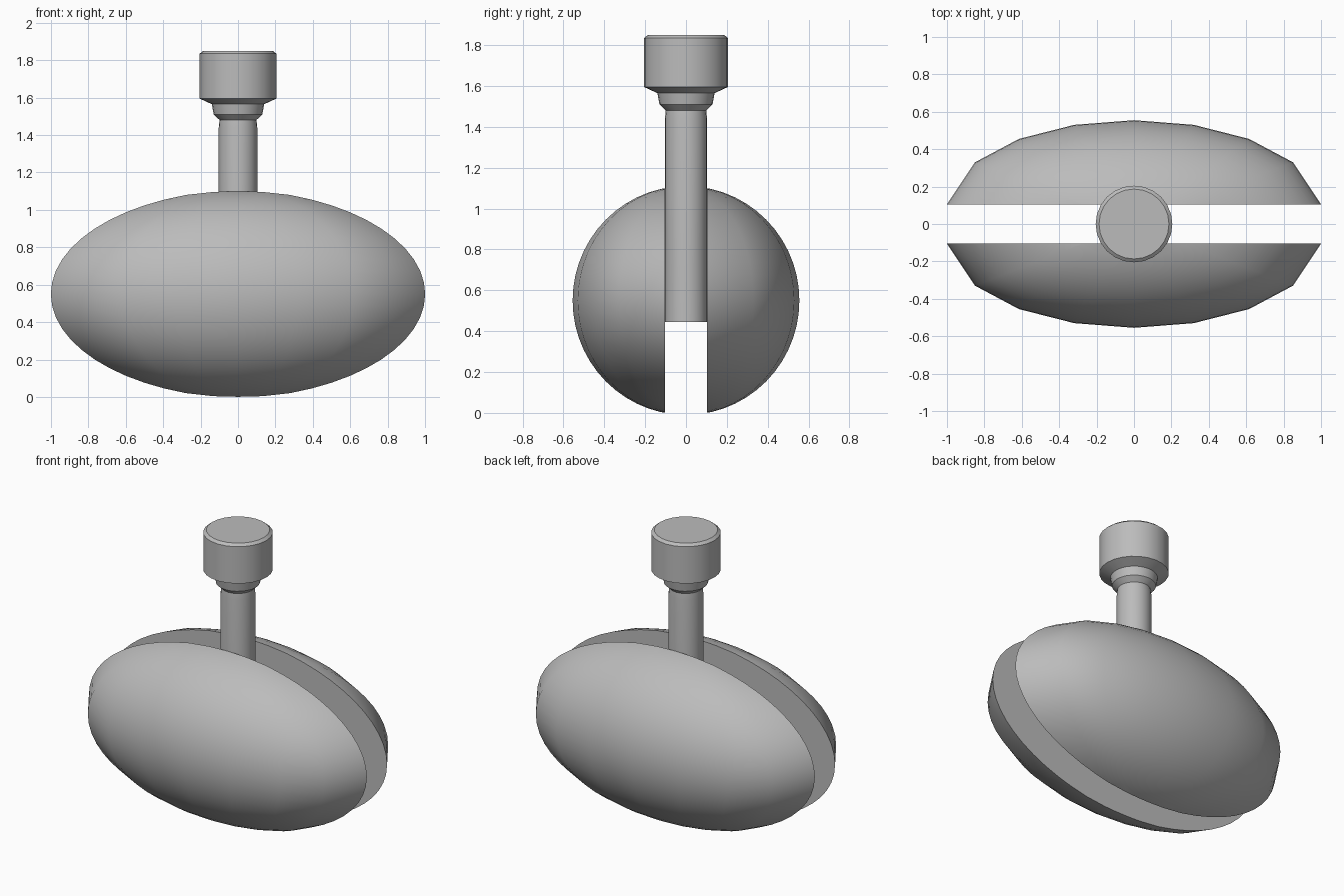
import bpy, bmesh
from math import sin, cos, pi, radians

cube = bpy.data.objects.get("Cube")
if cube:
    bpy.data.objects.remove(cube, do_unlink=True)

grey = bpy.data.materials.new("plain grey")
grey.use_nodes = True
grey.diffuse_color = (0.5, 0.5, 0.5, 1)
grey.node_tree.nodes["Principled BSDF"].inputs["Base Color"].default_value = (0.5, 0.5, 0.5, 1)


def finish(name, bm):
    bmesh.ops.remove_doubles(bm, verts=bm.verts[:], dist=0.0001)
    bmesh.ops.recalc_face_normals(bm, faces=bm.faces[:])
    mesh = bpy.data.meshes.new(name)
    bm.to_mesh(mesh)
    bm.free()
    mesh.materials.append(grey)
    obj = bpy.data.objects.new(name, mesh)
    bpy.context.collection.objects.link(obj)
    bpy.ops.object.select_all(action="DESELECT")
    obj.select_set(True)
    bpy.context.view_layer.objects.active = obj
    bpy.ops.object.shade_smooth_by_angle(angle=radians(33))
    return obj


def loft(bm, rows, closed=False):
    """Bridge equal rows of points with faces."""
    grid = [[bm.verts.new(p) for p in row] for row in rows]
    count = len(rows[0])
    for low, high in zip(grid, grid[1:]):
        for i in range(count if closed else count - 1):
            j = (i + 1) % count
            bm.faces.new((low[i], low[j], high[j], high[i]))
    return grid


# Half ellipsoid shells, sliced flat on their inner sides
GAP, MID, HEIGHT, RINGS = 0.104, 0.55, 0.56, 28
right_plan = [(1.07, 0), (0.85, 0.33), (0.615, 0.455), (0.32, 0.53)]
plan = right_plan + [(0, 0.555)] + [(-x, y) for x, y in reversed(right_plan)]


def shell(name, side):
    bm = bmesh.new()
    rows = []
    for i in range(RINGS + 1):
        a = pi * i / RINGS
        rows.append([(x * sin(a), side * y * sin(a), MID - HEIGHT * cos(a)) for x, y in plan])
    loft(bm, rows)
    bmesh.ops.remove_doubles(bm, verts=bm.verts[:], dist=0.0001)
    bmesh.ops.bisect_plane(bm, geom=bm.verts[:] + bm.edges[:] + bm.faces[:], dist=0.00001,
                           plane_co=(0, side * GAP, 0), plane_no=(0, side, 0), clear_inner=True)
    rim = [e for e in bm.edges if e.is_boundary]
    bmesh.ops.contextual_create(bm, geom=rim)
    finish(name, bm)


shell("front_shell", -1)
shell("back_shell", 1)


# Round parts turned about the upright axis
def turned(name, profile, sides):
    bm = bmesh.new()
    rows = [[(r * cos(2 * pi * i / sides), r * sin(2 * pi * i / sides), z) for i in range(sides)]
            for r, z in profile]
    grid = loft(bm, rows, closed=True)
    bm.faces.new(grid[0])
    bm.faces.new(grid[-1])
    finish(name, bm)


turned("stem", [(0.103, 0.445), (0.103, 1.44), (0.098, 1.49)], 24)
turned("knob", [(0.098, 1.48), (0.13, 1.51), (0.14, 1.565), (0.205, 1.595),
                (0.205, 1.835), (0.187, 1.85)], 24)
